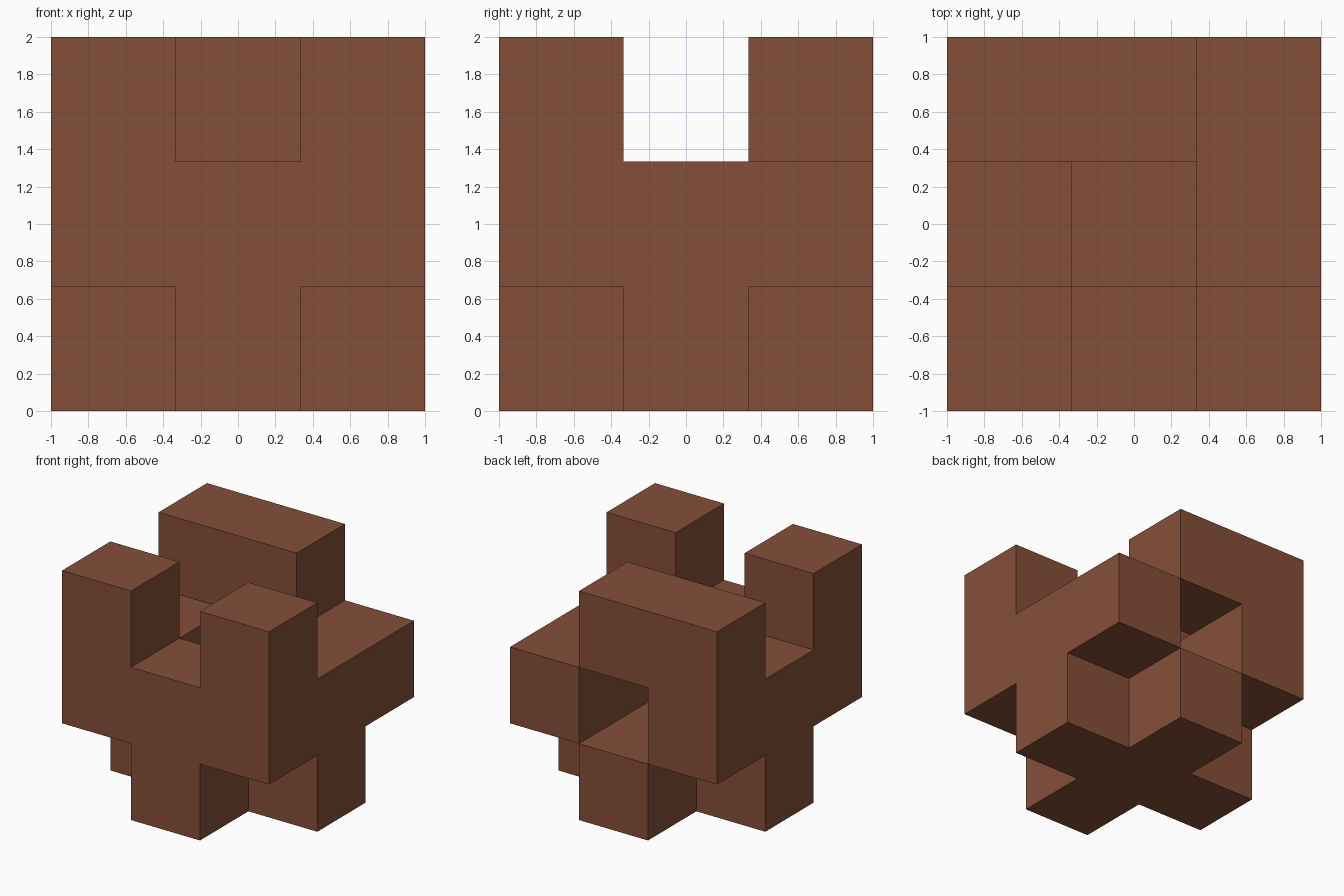
import bpy
import bmesh
from mathutils import Vector

if "Cube" in bpy.data.objects:
    bpy.data.objects.remove(bpy.data.objects["Cube"])

# One wood-brown material
wood = bpy.data.materials.new("brown wood")
wood.use_nodes = True
colour = (0.235, 0.078, 0.041, 1.0)
wood.diffuse_color = colour
wood.node_tree.nodes["Principled BSDF"].inputs["Base Color"].default_value = colour

# Layers from bottom to top; rows run front to back, columns along +x
LAYERS = [
    (".#.", "###", ".#."),   # cross-shaped foot
    ("###", "#.#", "#.#"),   # ring open at the back
    ("#.#", "...", "##."),   # two front posts and the back bar
]
CELL = 2 / 3
cells = {(x, y, z)
         for z, layer in enumerate(LAYERS)
         for y, row in enumerate(layer)
         for x, mark in enumerate(row) if mark == "#"}


def add_exposed_faces(bm, cell):
    """Add the sides of a cubic cell that have no neighbour."""
    for axis in range(3):
        u, v = (axis + 1) % 3, (axis + 2) % 3
        for side in (0, 1):
            neighbour = list(cell)
            neighbour[axis] += 2 * side - 1
            if tuple(neighbour) in cells:
                continue
            corners = []
            for du, dv in ((0, 0), (1, 0), (1, 1), (0, 1)):
                p = Vector(cell)
                p[axis] += side
                p[u] += du
                p[v] += dv
                corners.append(bm.verts.new(p * CELL - Vector((1, 1, 0))))
            bm.faces.new(corners if side else corners[::-1])


# Interlocking block body as one outer shell
bm = bmesh.new()
for cell in sorted(cells):
    add_exposed_faces(bm, cell)
bmesh.ops.remove_doubles(bm, verts=bm.verts, dist=0.001)

# Merge coplanar squares into clean flat faces
bmesh.ops.dissolve_limit(bm, angle_limit=0.01, verts=bm.verts, edges=bm.edges)

mesh = bpy.data.meshes.new("interlocking_block")
bm.to_mesh(mesh)
bm.free()
mesh.materials.append(wood)
block = bpy.data.objects.new("interlocking_block", mesh)
bpy.context.collection.objects.link(block)
